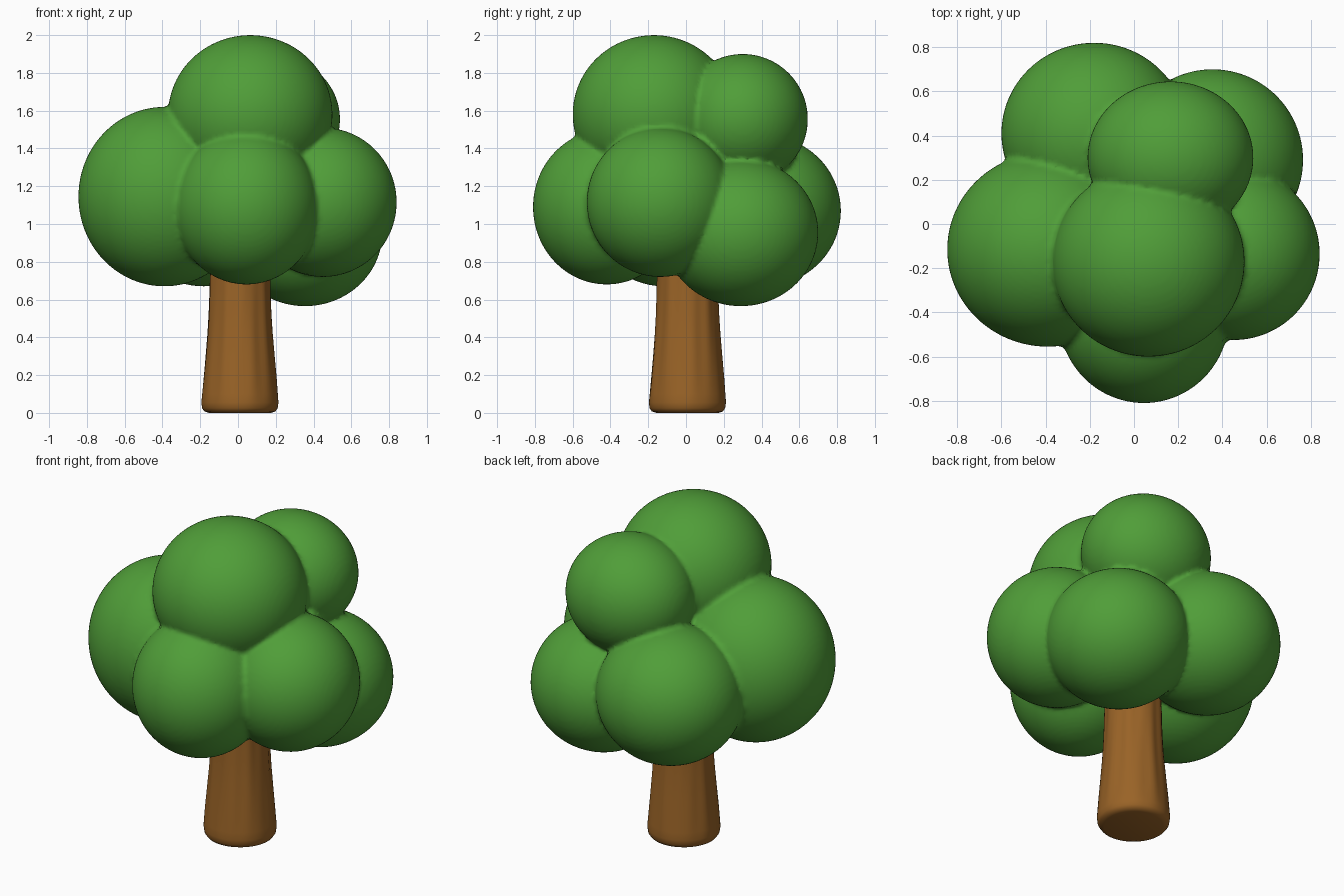
import bpy, bmesh, math
from mathutils import Matrix

if "Cube" in bpy.data.objects:
    bpy.data.objects.remove(bpy.data.objects["Cube"])


def material(name, rgb):
    m = bpy.data.materials.new(name)
    m.diffuse_color = (*rgb, 1.0)
    m.use_nodes = True
    m.node_tree.nodes["Principled BSDF"].inputs["Base Color"].default_value = m.diffuse_color
    return m


def add_object(name, bm, mat):
    me = bpy.data.meshes.new(name)
    bm.to_mesh(me)
    bm.free()
    me.materials.append(mat)
    for p in me.polygons:
        p.use_smooth = True
    ob = bpy.data.objects.new(name, me)
    bpy.context.scene.collection.objects.link(ob)
    return ob


green = material("leaf green", (0.08, 0.34, 0.04))
brown = material("bark brown", (0.32, 0.125, 0.02))

# Foliage: overlapping puffs (centre, radii) fused into one skin
puffs = [
    ((0.065, -0.17, 1.58), (0.435, 0.43, 0.42)),    # top front
    ((0.165, 0.30, 1.555), (0.375, 0.345, 0.345)),  # top back
    ((-0.39, -0.115, 1.145), (0.455, 0.44, 0.475)), # left
    ((0.045, -0.42, 1.09), (0.385, 0.39, 0.41)),    # front
    ((0.45, -0.135, 1.115), (0.39, 0.39, 0.395)),   # right
    ((0.355, 0.29, 0.955), (0.41, 0.41, 0.39)),     # back right
    ((-0.18, 0.41, 1.07), (0.42, 0.41, 0.40)),      # back left
]
bm = bmesh.new()
for centre, radii in puffs:
    bmesh.ops.create_icosphere(
        bm, subdivisions=5, radius=1.0,
        matrix=Matrix.Translation(centre) @ Matrix.Diagonal((*radii, 1.0)))
foliage = add_object("foliage", bm, green)
fuse = foliage.modifiers.new("fuse", 'REMESH')
fuse.mode = 'VOXEL'
fuse.voxel_size = 0.016
fuse.use_smooth_shade = True

# Trunk: flared profile (radius, height) with faint bark grooves
profile = [(0.165, 0.0), (0.188, 0.008), (0.2, 0.025), (0.204, 0.055),
           (0.2, 0.1), (0.193, 0.18), (0.182, 0.3), (0.172, 0.42),
           (0.166, 0.52), (0.161, 0.65), (0.158, 0.8), (0.157, 0.95)]
SIDES = 64
bm = bmesh.new()
rings = []
for r, z in profile:
    depth = 0.0025 * min(1.0, z / 0.2)
    ring = []
    for i in range(SIDES):
        a = 2 * math.pi * i / SIDES
        rr = r + depth * (math.sin(9 * a + 2 * z) + 0.6 * math.sin(14 * a - 3 * z))
        ring.append(bm.verts.new((0.01 + rr * math.cos(a), 0.007 + rr * math.sin(a), z)))
    rings.append(ring)
for low, high in zip(rings, rings[1:]):
    for i in range(SIDES):
        j = (i + 1) % SIDES
        bm.faces.new((low[i], low[j], high[j], high[i]))
bm.faces.new(rings[0][::-1])
bm.faces.new(rings[-1])
add_object("trunk", bm, brown)
